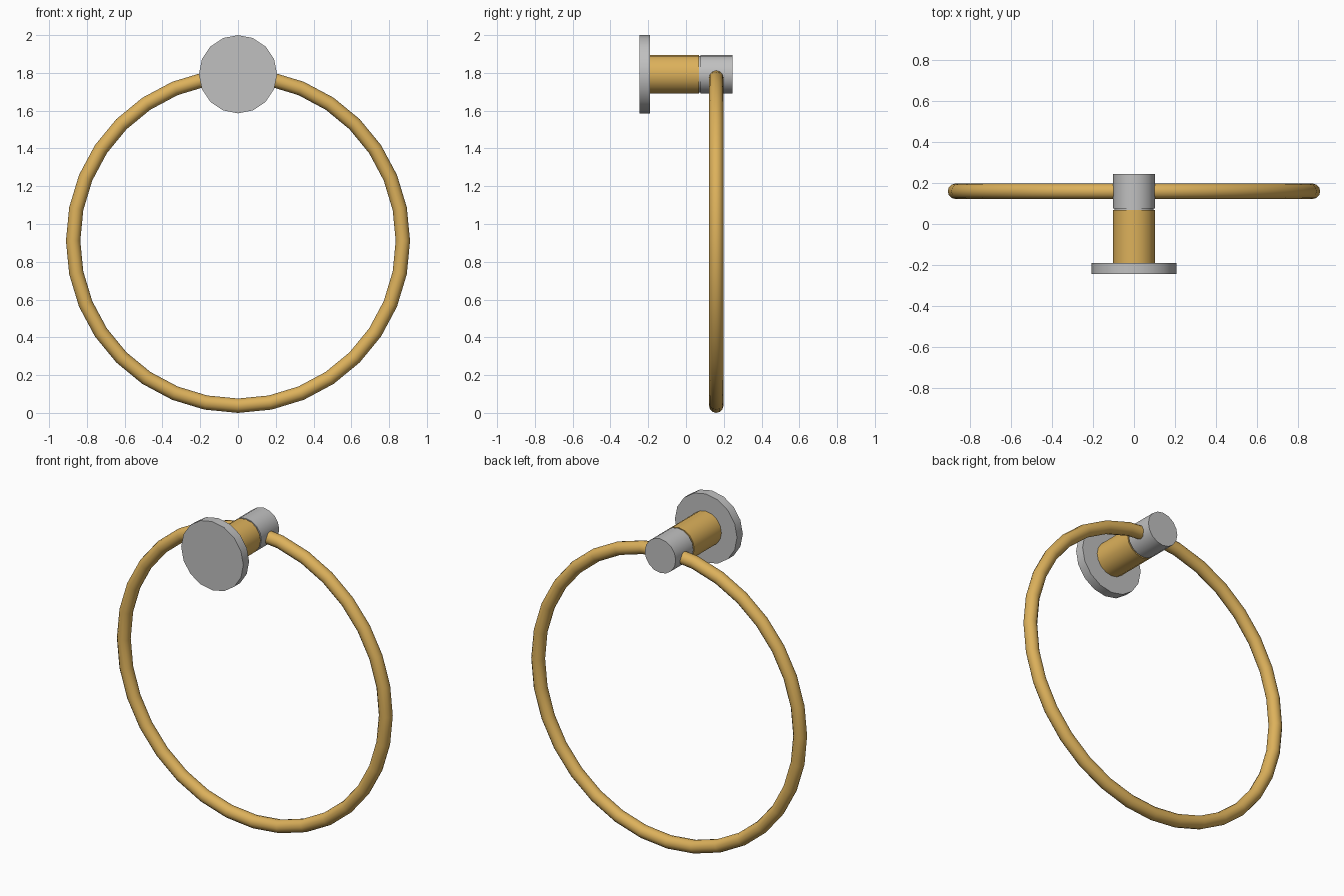
import bpy, math

if "Cube" in bpy.data.objects:
    bpy.data.objects.remove(bpy.data.objects["Cube"])

def material(name, rgb):
    m = bpy.data.materials.new(name)
    m.diffuse_color = (*rgb, 1)
    m.use_nodes = True
    m.node_tree.nodes["Principled BSDF"].inputs["Base Color"].default_value = m.diffuse_color
    return m

gold = material("brushed gold", (0.72, 0.44, 0.105))
grey = material("light grey metal", (0.53, 0.53, 0.53))

AXIS_Z = 1.793  # height of the mount axis

def finish(name, mat):
    ob = bpy.context.object
    ob.name = ob.data.name = name
    bpy.ops.object.transform_apply(location=False, rotation=True, scale=True)
    ob.data.materials.append(mat)
    bpy.ops.object.shade_smooth_by_angle(angle=math.radians(35))

def disc(name, radius, y0, y1, mat, sides=16):
    bpy.ops.mesh.primitive_cylinder_add(
        vertices=sides, radius=radius, depth=y1 - y0,
        location=(0, (y0 + y1) / 2, AXIS_Z), rotation=(math.pi / 2, 0, 0))
    finish(name, mat)

# Wall plate, post, recessed joint and end cap, all along y
disc("wall_plate", 0.207, -0.245, -0.19, grey)
disc("post", 0.103, -0.19, 0.068, gold)
disc("joint_neck", 0.096, 0.068, 0.076, grey)
disc("end_cap", 0.103, 0.076, 0.245, grey)

# Towel ring hanging through the end cap
bpy.ops.mesh.primitive_torus_add(
    major_segments=32, minor_segments=12, major_radius=0.873,
    minor_radius=0.038, location=(0, 0.16, 0.911), rotation=(math.pi / 2, 0, 0))
finish("towel_ring", gold)
